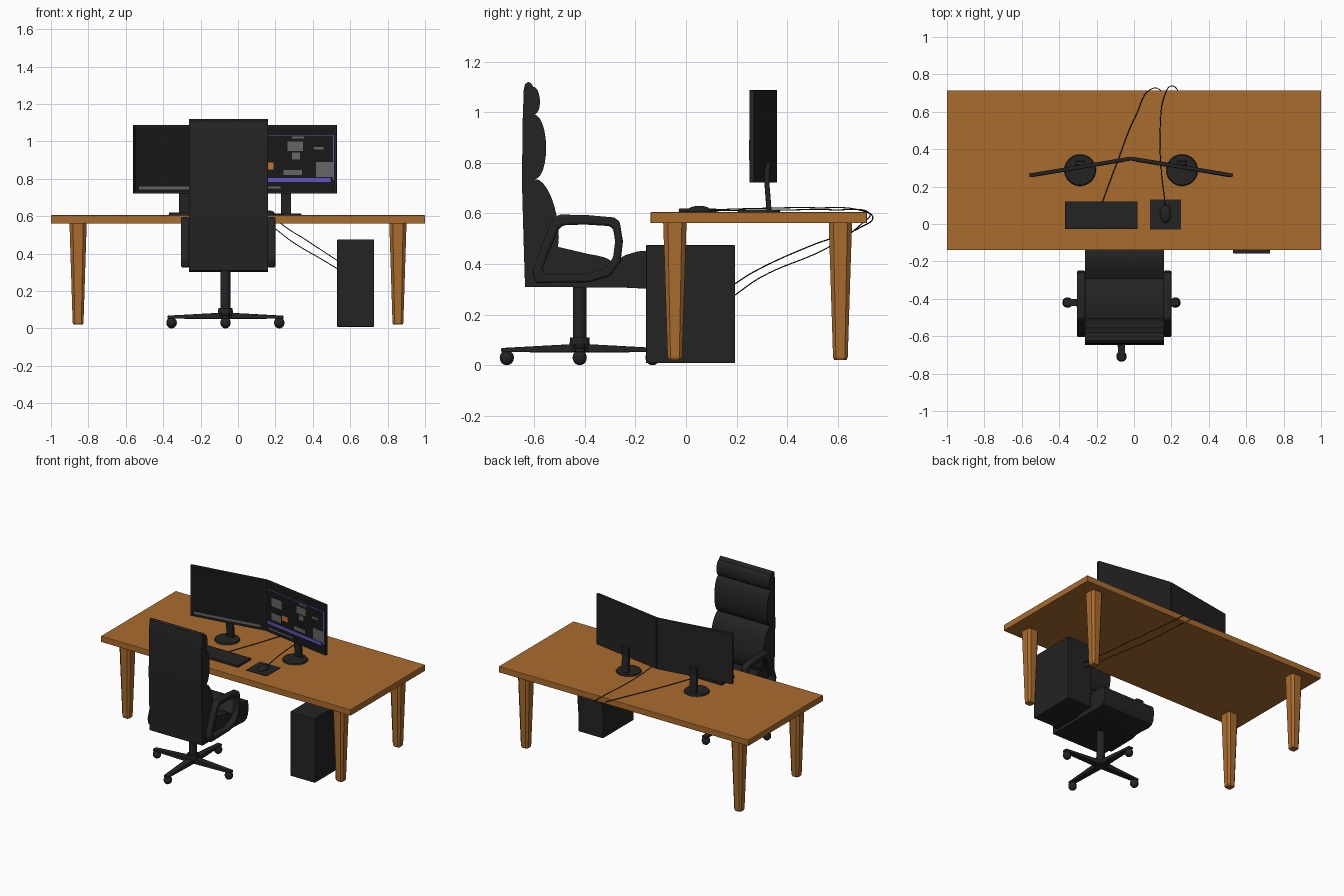
import bpy, bmesh, math
from mathutils import Matrix, Vector

if "Cube" in bpy.data.objects:
    bpy.data.objects.remove(bpy.data.objects["Cube"])


def material(name, r, g, b):
    m = bpy.data.materials.new(name)
    m.diffuse_color = (r, g, b, 1)
    m.use_nodes = True
    m.node_tree.nodes["Principled BSDF"].inputs["Base Color"].default_value = m.diffuse_color
    return m


WOOD = material("warm wood", 0.40, 0.15, 0.027)
BLACK = material("soft black", 0.017, 0.017, 0.017)
SCREEN = material("dark screen", 0.009, 0.009, 0.010)
GREY = material("screen grey", 0.13, 0.13, 0.13)
PURPLE = material("screen purple", 0.12, 0.09, 0.55)
ORANGE = material("screen orange", 0.55, 0.17, 0.03)


def finish(name, bm, mat, bevel=0, smooth=False, matrix=None):
    bmesh.ops.recalc_face_normals(bm, faces=bm.faces)
    if matrix:
        bm.transform(matrix)
    me = bpy.data.meshes.new(name)
    bm.to_mesh(me)
    bm.free()
    ob = bpy.data.objects.new(name, me)
    bpy.context.collection.objects.link(ob)
    me.materials.append(mat)
    if bevel:
        mod = ob.modifiers.new("bevel", 'BEVEL')
        mod.width, mod.segments, mod.limit_method = bevel, 2, 'ANGLE'
    if smooth:
        bpy.ops.object.select_all(action='DESELECT')
        ob.select_set(True)
        bpy.context.view_layer.objects.active = ob
        bpy.ops.object.shade_smooth_by_angle(angle=math.radians(35))
    return ob


def box(name, x, y, z, mat, bevel=0, matrix=None):
    bm = bmesh.new()
    size = Matrix.Diagonal((x[1] - x[0], y[1] - y[0], z[1] - z[0], 1))
    mid = Matrix.Translation((sum(x) / 2, sum(y) / 2, sum(z) / 2))
    bmesh.ops.create_cube(bm, size=1, matrix=mid @ size)
    return finish(name, bm, mat, bevel, False, matrix)


def cylinder(name, a, b, r1, r2, mat, n=32):
    a, b = Vector(a), Vector(b)
    bm = bmesh.new()
    rot = (b - a).to_track_quat('Z', 'Y').to_matrix().to_4x4()
    bmesh.ops.create_cone(bm, cap_ends=True, segments=n, radius1=r1, radius2=r2,
                          depth=(b - a).length, matrix=Matrix.Translation((a + b) / 2) @ rot)
    return finish(name, bm, mat, 0, True)


def ball(name, loc, scale, mat):
    bm = bmesh.new()
    bmesh.ops.create_uvsphere(bm, u_segments=24, v_segments=14, radius=1,
                              matrix=Matrix.Translation(loc) @ Matrix.Diagonal((*scale, 1)))
    return finish(name, bm, mat, 0, True)


def loft(name, rings, mat, bevel=0, smooth=False):
    bm = bmesh.new()
    loops = [[bm.verts.new(p) for p in r] for r in rings]
    n = len(loops[0])
    for lo, hi in zip(loops, loops[1:]):
        for i in range(n):
            j = (i + 1) % n
            bm.faces.new((lo[i], lo[j], hi[j], hi[i]))
    bm.faces.new(loops[0])
    bm.faces.new(loops[-1])
    return finish(name, bm, mat, bevel, smooth)


# Desk: top and four tapered, chamfered legs
box("desk_top", (-1, 1), (-0.14, 0.715), (0.561, 0.605), WOOD, 0.003)


def chamfered(cx, cy, h, z):
    c = h * 0.6
    pts = [(h, -c), (h, c), (c, h), (-c, h), (-h, c), (-h, -c), (-c, -h), (c, -h)]
    return [(cx + x, cy + y, z) for x, y in pts]


for sx, side in ((-0.855, "left"), (0.855, "right")):
    for y, end in ((-0.044, "front"), (0.61, "rear")):
        loft(f"{end}_{side}_desk_leg", [chamfered(sx, y, h, z) for h, z in
             ((0.024, 0.02), (0.029, 0.03), (0.044, 0.50), (0.046, 0.562))], WOOD)

# Computer case
box("computer_case", (0.53, 0.727), (-0.158, 0.194), (0.008, 0.475), BLACK, 0.004)

# Monitors, angled towards the seat; plates are (u0, u1, v0, v1) on the screen
W, H = 0.55, 0.366


def plates(name, mat, pose, rects, depth):
    for u0, u1, v0, v1 in rects:
        box(name, ((u0 - .5) * W, (u1 - .5) * W), (-0.01 - depth, -0.0095),
            ((v0 - .5) * H, (v1 - .5) * H), mat, 0, pose)


poses = {}
for cx, ang, side in ((-0.288, 9.5, "left"), (0.257, -9.5, "right")):
    pose = Matrix.Translation((cx, 0.305, 0.904)) @ Matrix.Rotation(math.radians(ang), 4, 'Z')
    poses[side] = pose
    box(side + "_monitor", (-W / 2, W / 2), (-0.01, 0.01), (-H / 2, H / 2), BLACK, 0.002, pose)
    plates(side + "_screen", SCREEN, pose, [(0.015, 0.985, 0.025, 0.975)], 0.001)
    cylinder(side + "_stand_base", (cx, 0.288, 0.604), (cx, 0.288, 0.615), 0.085, 0.08, BLACK, 40)
    loft(side + "_stand_neck", [[(cx + dx, y + dy, z) for dx, dy in
         ((-.027, -.01), (.027, -.01), (.027, .01), (-.027, .01))]
         for y, z in ((0.328, 0.612), (0.318, 0.74), (0.325, 0.80))], BLACK, 0.003)

# Screen pictures
plates("left_screen_bar", GREY, poses["left"], [(0.05, 0.93, 0.055, 0.10)], 0.002)
plates("right_screen_frame", PURPLE, poses["right"],
       [(0.03, 0.975, 0.845, 0.857), (0.965, 0.975, 0.20, 0.857),
        (0.03, 0.94, 0.17, 0.225)], 0.002)
plates("right_screen_patch", GREY, poses["right"],
       [(0.10, 0.28, 0.55, 0.72), (0.52, 0.67, 0.62, 0.76), (0.56, 0.64, 0.50, 0.60),
        (0.80, 0.97, 0.24, 0.46), (0.48, 0.66, 0.27, 0.34), (0.10, 0.26, 0.28, 0.42),
        (0.56, 0.68, 0.80, 0.83), (0.78, 0.88, 0.64, 0.68), (0.05, 0.45, 0.07, 0.10)], 0.003)
plates("right_screen_spot", ORANGE, poses["right"], [(0.28, 0.38, 0.35, 0.45)], 0.003)

# Keyboard, mouse pad and mouse
box("keyboard", (-0.37, 0.02), (-0.027, 0.12), (0.604, 0.62), BLACK, 0.003)
box("mouse_pad", (0.085, 0.25), (-0.03, 0.13), (0.604, 0.608), BLACK)
ball("mouse", (0.168, 0.052, 0.608), (0.03, 0.048, 0.022), BLACK)


# Cables running over the back edge of the desk and down to the case
def cable(name, pts):
    cu = bpy.data.curves.new(name, 'CURVE')
    cu.dimensions, cu.bevel_depth, cu.bevel_resolution, cu.resolution_u = '3D', 0.0025, 1, 10
    sp = cu.splines.new('BEZIER')
    sp.bezier_points.add(len(pts) - 1)
    for bp, p in zip(sp.bezier_points, pts):
        bp.co = p
        bp.handle_left_type = bp.handle_right_type = 'AUTO'
    ob = bpy.data.objects.new(name, cu)
    bpy.context.collection.objects.link(ob)
    cu.materials.append(BLACK)
    bpy.ops.object.select_all(action='DESELECT')
    ob.select_set(True)
    bpy.context.view_layer.objects.active = ob
    bpy.ops.object.convert(target='MESH')


cable("keyboard_cable", [(-0.17, 0.115, 0.612), (-0.09, 0.33, 0.612), (0.01, 0.58, 0.614),
                         (0.10, 0.725, 0.60), (0.17, 0.69, 0.555), (0.28, 0.57, 0.47),
                         (0.48, 0.30, 0.35), (0.60, 0.19, 0.275)])
cable("mouse_cable", [(0.168, 0.098, 0.614), (0.145, 0.30, 0.620), (0.14, 0.51, 0.622),
                      (0.165, 0.69, 0.612), (0.20, 0.738, 0.585), (0.25, 0.69, 0.545),
                      (0.36, 0.50, 0.475), (0.52, 0.27, 0.37), (0.60, 0.19, 0.32)])


# Chair body: padded side profile (y, z) extruded across
def bump(y0, z0, y1, z1, depth, n=12):
    d = Vector((y1 - y0, z1 - z0))
    nrm = Vector((-d.y, d.x)).normalized()
    out = []
    for i in range(n):
        a = math.pi * i / n
        p = Vector((y0, z0)) + d * (1 - math.cos(a)) / 2 + nrm * math.sin(a) * depth
        out.append((p.x, p.y))
    return out


profile = [(-0.636, 0.31), (-0.642, 0.50), (-0.648, 0.715), (-0.646, 0.95), (-0.641, 1.09),
           (-0.636, 1.11), (-0.624, 1.12), (-0.611, 1.113)]
profile += bump(-0.604, 1.10, -0.60, 0.99, 0.025)
profile += bump(-0.60, 0.99, -0.597, 0.735, 0.046)
profile += bump(-0.597, 0.735, -0.537, 0.415, 0.058)
profile += bump(-0.537, 0.415, -0.292, 0.403, 0.032)
profile += [(-0.292, 0.403), (-0.24, 0.435), (-0.19, 0.45), (-0.14, 0.453), (-0.117, 0.44),
            (-0.107, 0.40), (-0.113, 0.34), (-0.13, 0.312), (-0.16, 0.302), (-0.22, 0.306)]
loft("seat_and_backrest", [[(x, y, z) for y, z in profile] for x in (-0.262, 0.16)],
     BLACK, 0, True)

# Armrests: looped frames on both sides
outer = [(-0.505, 0.595), (-0.40, 0.594), (-0.285, 0.584), (-0.262, 0.568), (-0.249, 0.49),
         (-0.258, 0.41), (-0.30, 0.352), (-0.38, 0.328), (-0.595, 0.325), (-0.607, 0.37),
         (-0.575, 0.46), (-0.535, 0.56)]
inner = [(-0.485, 0.553), (-0.40, 0.556), (-0.305, 0.550), (-0.288, 0.54), (-0.28, 0.49),
         (-0.288, 0.425), (-0.32, 0.383), (-0.39, 0.36), (-0.555, 0.358), (-0.568, 0.38),
         (-0.54, 0.45), (-0.505, 0.535)]
for x0, x1, side in ((-0.305, -0.26, "left"), (0.158, 0.2, "right")):
    bm = bmesh.new()
    rings = [[bm.verts.new((x, y, z)) for y, z in pts]
             for x, pts in ((x0, outer), (x1, outer), (x1, inner), (x0, inner))]
    for k in range(4):
        a, b = rings[k], rings[(k + 1) % 4]
        for i in range(12):
            j = (i + 1) % 12
            bm.faces.new((a[i], a[j], b[j], b[i]))
    finish(side + "_armrest", bm, BLACK, 0.009, True)

# Chair column and four-way base with ball casters
CX, CY = -0.067, -0.42
cylinder("chair_column", (CX, CY, 0.06), (CX, CY, 0.32), 0.027, 0.027, BLACK)
cylinder("column_sleeve", (CX, CY, 0.052), (CX, CY, 0.11), 0.042, 0.038, BLACK)
for k in range(4):
    rot = Matrix.Translation((CX, CY, 0)) @ Matrix.Rotation(k * math.pi / 2, 4, 'Z')
    loft("base_arm", [[rot @ Vector((r, s * w, z)) for s, z in
         ((-1, lo), (1, lo), (1, hi), (-1, hi))]
         for r, w, lo, hi in ((0.0, 0.026, 0.05, 0.085), (0.31, 0.018, 0.052, 0.068))],
         BLACK, 0.004)
    p = rot @ Vector((0.288, 0, 0.03))
    ball("caster", p, (0.028, 0.028, 0.03), BLACK)
    cylinder("caster_pin", p, p + Vector((0, 0, 0.03)), 0.012, 0.012, BLACK, 12)
